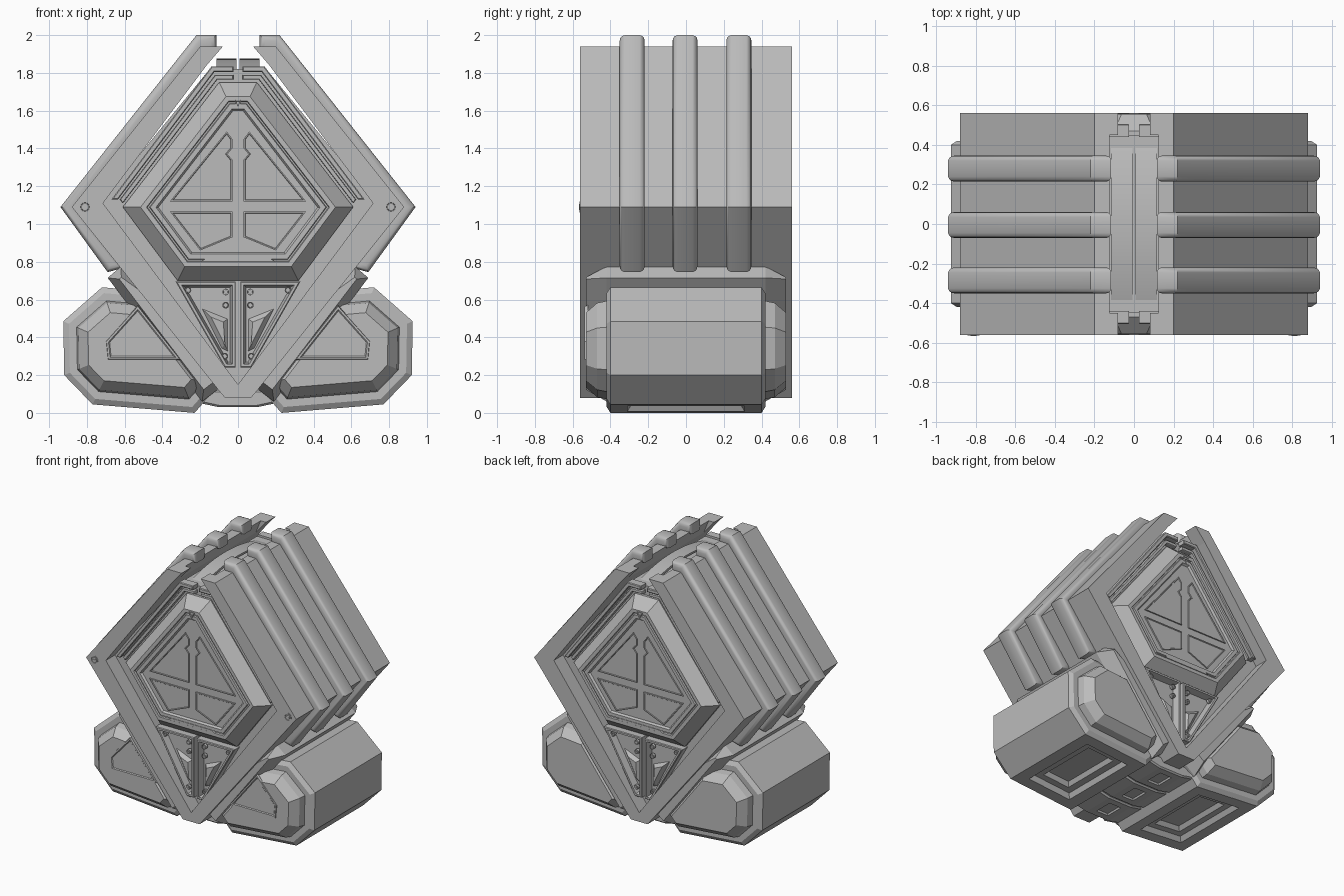
import bpy, bmesh, math
from mathutils import Vector

cube = bpy.data.objects.get("Cube")
if cube:
    bpy.data.objects.remove(cube)

grey = bpy.data.materials.new("plain grey")
grey.use_nodes = True
colour = (0.5, 0.5, 0.5, 1)
grey.diffuse_color = colour
grey.node_tree.nodes["Principled BSDF"].inputs["Base Color"].default_value = colour


def inset(poly, d):
    """Move every edge of a 2D outline inwards by d."""
    pts = [Vector(p) for p in poly]
    n = len(pts)
    area = sum(pts[i - 1].cross(pts[i]) for i in range(n))
    sign = 1 if area > 0 else -1
    out = []
    for i in range(n):
        a = (pts[i] - pts[i - 1]).normalized()
        b = (pts[(i + 1) % n] - pts[i]).normalized()
        na, nb = Vector((-a.y, a.x)) * sign, Vector((-b.y, b.x)) * sign
        out.append(pts[i] + (na + nb) * (d / (1 + na.dot(nb))))
    return out


def mirror(poly, s):
    return [(s * x, z) for x, z in poly]


def sym(half):
    """Close a right-hand outline with its mirror image."""
    return half + [(-x, z) for x, z in reversed(half) if x != 0]


def loft(name, rings, pockets=(), smooth=False):
    """Skin rings of 3D points, cap the ends, press pockets in the underside."""
    bm = bmesh.new()
    loops = [[bm.verts.new(p) for p in ring] for ring in rings]
    for a, b in zip(loops, loops[1:]):
        for i in range(len(a)):
            j = (i + 1) % len(a)
            bm.faces.new((a[i], a[j], b[j], b[i]))
    bm.faces.new(loops[0])
    bm.faces.new(list(reversed(loops[-1])))
    bmesh.ops.remove_doubles(bm, verts=bm.verts[:], dist=1e-5)
    bmesh.ops.recalc_face_normals(bm, faces=bm.faces[:])
    if pockets:
        bm.normal_update()
        under = [f for f in bm.faces if f.normal.z < -0.95]
        face = max(under, key=lambda f: f.calc_area())
        for width, depth in pockets:
            bmesh.ops.inset_region(bm, faces=[face], thickness=width, depth=depth,
                                   use_even_offset=True)
    mesh = bpy.data.meshes.new(name)
    bm.to_mesh(mesh)
    bm.free()
    mesh.materials.append(grey)
    ob = bpy.data.objects.new(name, mesh)
    bpy.context.collection.objects.link(ob)
    if smooth:
        bpy.ops.object.select_all(action='DESELECT')
        ob.select_set(True)
        bpy.context.view_layer.objects.active = ob
        bpy.ops.object.shade_smooth_by_angle(angle=math.radians(40))
    return ob


def ring(poly, y, d=0):
    return [(p[0], y, p[1]) for p in inset(poly, d)]


def relief(name, poly, steps, s):
    """Stepped panel facing the front (s=-1) or back (s=1)."""
    return loft(name, [ring(poly, s * y, d) for y, d in steps])


def slab(name, poly, steps, yc=0, **kw):
    """Solid through the depth, with the same stepped rim on both ends."""
    rings = [ring(poly, yc - y, d) for y, d in reversed(steps)]
    rings += [ring(poly, yc + y, d) for y, d in steps]
    return loft(name, rings, **kw)


def disc(x, z, r):
    return [(x + r * math.cos(math.tau * i / 12), z + r * math.sin(math.tau * i / 12))
            for i in range(12)]


def screw(name, x, z, r, y, s):
    relief(name, disc(x, z, r), [(y - 0.02, 0), (y, 0), (y, r * 0.2),
                                 (y - 0.004, r * 0.25), (y - 0.004, r * 0.3), (y, r * 0.35)], s)
    for w, h in ((r * 0.5, r * 0.12), (r * 0.12, r * 0.5)):
        relief(name + "_cross", [(x - w, z - h), (x + w, z - h), (x + w, z + h), (x - w, z + h)],
               [(y - 0.01, 0), (y + 0.003, 0)], s)


# Diamond shell, open at the top, with a shorter lip between its end frames
def shell_outline(tip):
    outer = [(tip, 1.94), (0.2, 1.94), (0.88, 1.09), (0.07, 0.08)]
    inner = [(0.166, 1.84), (0.715, 1.11), (0, 0.15)]
    left_in = [(-x, z) for x, z in inner]
    return sym(outer) + left_in + list(reversed(inner[:-1]))


ends, middle = shell_outline(0.08), shell_outline(0.125)
loft("diamond_shell", [ring(p, y) for p, y in (
    (ends, -0.56), (ends, -0.45), (middle, -0.45), (middle, 0.45), (ends, 0.45), (ends, 0.56))])

# Inner core
slab("inner_core", sym([(0.15, 1.82), (0.74, 1.1), (0, 0.13)]), [(0.45, 0)])

pentagon = sym([(0.1, 1.75), (0.61, 1.09), (0.32, 0.70)])
upper_plate = [(0.03, 1.12), (0.03, 1.34), (0.055, 1.37), (0.03, 1.40), (0.03, 1.45),
               (0.06, 1.49), (0.36, 1.12)]
lower_plate = [(0.03, 1.065), (0.36, 1.065), (0.2, 0.86), (0.03, 0.93)]
trim = [(0.67, 1.13), (0.14, 1.835), (0.025, 1.835), (0.025, 1.805), (0.125, 1.805), (0.635, 1.13)]
inner_trim = [(0.625, 1.13), (0.12, 1.79), (0.025, 1.79), (0.025, 1.765), (0.11, 1.765), (0.61, 1.11)]
gusset = [(0.012, 0.695), (0.33, 0.695), (0.07, 0.24), (0.012, 0.24)]

# End panels, front and back
for s, end in ((-1, "front"), (1, "back")):
    relief(end + "_pentagon", pentagon, [
        (0.44, 0), (0.47, 0), (0.555, 0.075), (0.555, 0.1), (0.545, 0.104), (0.545, 0.112),
        (0.555, 0.116), (0.555, 0.14), (0.54, 0.15)], s)
    relief(end + "_notch", [(-0.025, 1.665), (0.025, 1.665), (0, 1.61)],
           [(0.54, 0), (0.56, 0), (0.56, 0.005), (0.55, 0.007)], s)
    relief(end + "_bottom_slit", [(-0.2, 0.80), (0.2, 0.80), (0.17, 0.82), (-0.17, 0.82)],
           [(0.54, 0), (0.558, 0.002)], s)
    for m, side in ((1, "left"), (-1, "right")):
        tag = end + "_" + side
        for part, poly in (("upper_plate", upper_plate), ("lower_plate", lower_plate)):
            relief(tag + "_" + part, mirror(poly, m),
                   [(0.53, 0), (0.55, 0), (0.55, 0.006), (0.546, 0.009)], s)
        relief(tag + "_trim", mirror(trim, m), [(0.44, 0), (0.5, 0), (0.505, 0.005)], s)
        relief(tag + "_inner_trim", mirror(inner_trim, m), [(0.44, 0), (0.48, 0), (0.485, 0.003)], s)
        relief(tag + "_gusset", mirror(gusset, m),
               [(0.44, 0), (0.51, 0), (0.515, 0.005), (0.515, 0.018), (0.465, 0.03)], s)
        # Sloping web inside the pocket
        web = mirror([(0.05, 0.5), (0.2, 0.56), (0.09, 0.34), (0.05, 0.32)], m)
        relief(tag + "_web", web, [(0.46, 0), (0.49, 0.028)], s)
        for x, z in ((0.065, 0.64), (0.265, 0.65), (0.065, 0.57), (0.07, 0.3)):
            screw(tag + "_pocket_screw", m * x, z, 0.018, 0.5, s)

# Corner screws, front only
for m in (1, -1):
    screw("corner_screw", m * 0.81, 1.09, 0.03, 0.563, -1)

rib = [(0.69, 0.745), (0.94, 1.09), (0.22, 2.0), (0.115, 2.0), (0.115, 1.92),
       (0.19, 1.91), (0.85, 1.09), (0.6, 0.77)]
foot = [(0.72, 0.665), (0.925, 0.485), (0.92, 0.2), (0.77, 0.045), (0.23, 0.0),
        (0.08, 0.17), (0.44, 0.64)]
collar = [(0.46, 0.66), (0.62, 0.775), (0.69, 0.715), (0.19, 0.06), (0.06, 0.16)]
foot_panel = [(0.53, 0.57), (0.7, 0.38), (0.69, 0.28), (0.3, 0.28)]

for m, side in ((1, "left"), (-1, "right")):
    # Rounded ribs wrapping over each shoulder
    for yc in (-0.285, -0.005, 0.28):
        slab(side + "_rib", mirror(rib, m),
             [(0.04, 0), (0.055, 0.006), (0.063, 0.015), (0.066, 0.03)], yc, smooth=True)
    # Feet with stepped ends and pressed undersides
    slab(side + "_foot", mirror(foot, m),
         [(0.40, 0), (0.42, 0.03), (0.42, 0.07), (0.47, 0.08), (0.53, 0.13)],
         pockets=((0.09, 0), (0.02, -0.035), (0.05, 0), (0.02, -0.03)))
    slab(side + "_foot_collar", mirror(collar, m), [(0.42, 0), (0.53, 0.045)])
    relief(side + "_foot_panel", mirror(foot_panel, m),
           [(0.52, 0), (0.537, 0.004), (0.537, 0.014), (0.531, 0.02)], -1)
    # Arched top cap half
    arc = [(0.45 * t / 8, 1.875 - 0.075 * (t / 8) ** 2) for t in range(-8, 9)]
    section = [(-0.45, 1.74)] + arc + [(0.45, 1.74)]
    loft(side + "_top_cap", [[(m * x, y, z) for y, z in section] for x in (0.008, 0.115)],
         smooth=True)

# Underside connector with a row of small pockets
connector = [(-0.24, 0.06), (-0.1, 0.03), (0.1, 0.03), (0.24, 0.06), (0.2, 0.12), (-0.2, 0.12)]
for yc in (-0.27, 0, 0.27):
    slab("connector_block", connector, [(0.12, 0), (0.13, 0.01)], yc,
         pockets=((0.05, 0), (0.015, -0.03)))
slab("connector_spine", inset(connector, 0.012), [(0.4, 0)])
